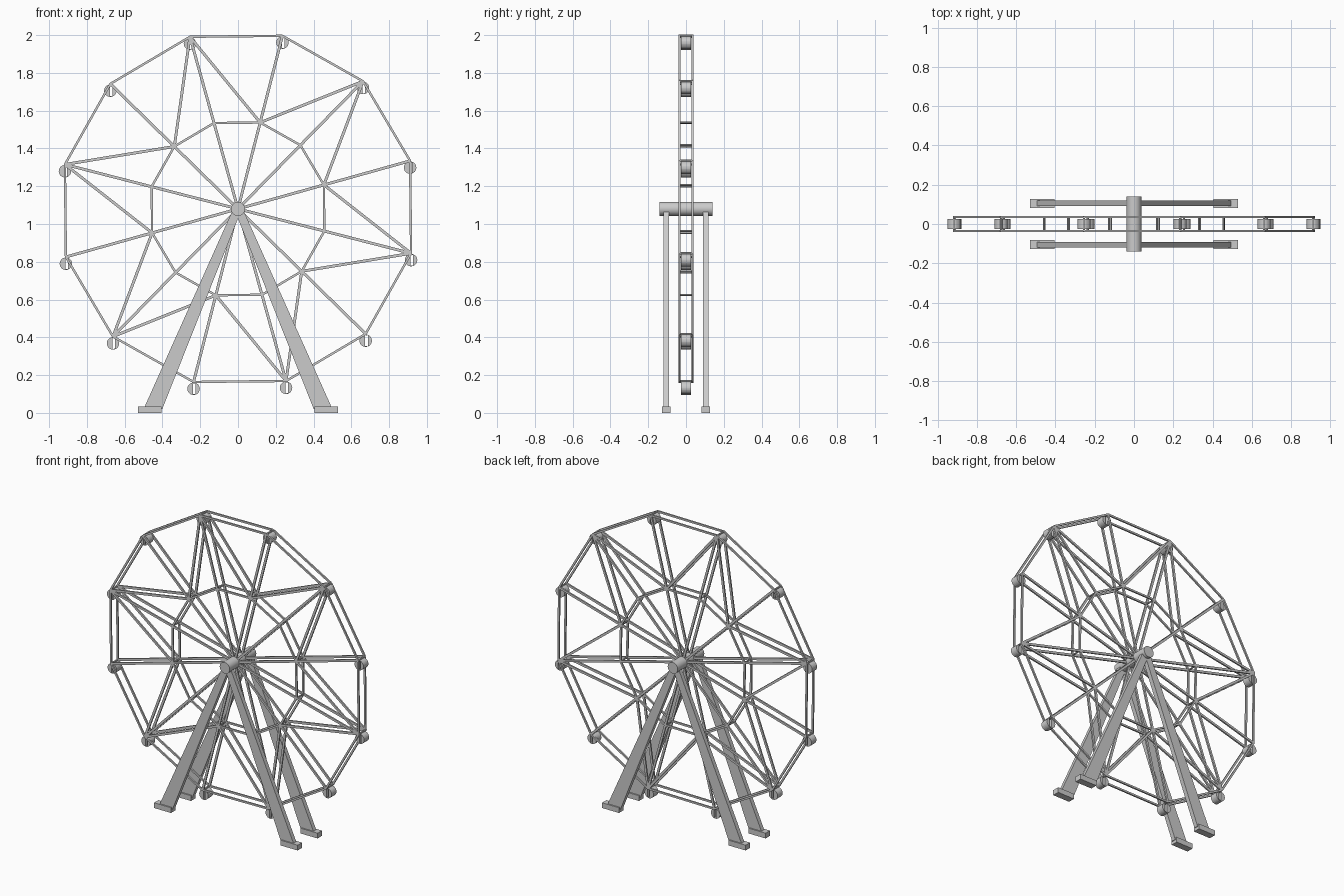
import bpy, bmesh, math
from mathutils import Vector, Matrix

if "Cube" in bpy.data.objects:
    bpy.data.objects.remove(bpy.data.objects["Cube"])

HUB = Vector((0, 0, 1.08))
R_OUT, R_IN, SIDE = 0.946, 0.472, 0.035
TILT = 0.6


def finish(bm, name):
    bmesh.ops.recalc_face_normals(bm, faces=bm.faces)
    me = bpy.data.meshes.new(name)
    bm.to_mesh(me)
    bm.free()
    ob = bpy.data.objects.new(name, me)
    bpy.context.collection.objects.link(ob)
    return ob


def prism(bm, pts, y0, y1):
    # extrude an x/z outline along y
    a = [bm.verts.new((x, y0, z)) for x, z in pts]
    b = [bm.verts.new((x, y1, z)) for x, z in pts]
    bm.faces.new(a)
    bm.faces.new(b[::-1])
    n = len(pts)
    for i in range(n):
        bm.faces.new((a[i], a[(i + 1) % n], b[(i + 1) % n], b[i]))


def bar(bm, p, q, w=0.015, d=0.010):
    # flat bar between two points in the wheel plane
    t = (q - p).normalized()
    s = Vector((-t.z, 0, t.x)) * w / 2
    prism(bm, [(v.x, v.z) for v in (p + s, q + s, q - s, p - s)], p.y - d / 2, p.y + d / 2)


def rod(bm, c, r, half, seg):
    # cylinder along y
    m = Matrix.Translation(c) @ Matrix.Rotation(math.pi / 2, 4, 'X')
    bmesh.ops.create_cone(bm, cap_ends=True, segments=seg, radius1=r, radius2=r,
                          depth=half * 2, matrix=m)


def node(k, r, y=0):
    a = math.radians(15 + TILT + 30 * k)
    return HUB + Vector((r * math.cos(a), y, r * math.sin(a)))


# wheel frame: rims, inner rings, spokes and alternating braces
rim, ring, spokes, braces, ties = (bmesh.new() for _ in range(5))
for k in range(12):
    for y in (-SIDE, SIDE):
        bar(rim, node(k, R_OUT, y), node(k + 1, R_OUT, y), 0.012)
        bar(ring, node(k, R_IN, y), node(k + 1, R_IN, y), 0.012)
        bar(spokes, node(k, 0.02, y), node(k, R_OUT, y))
        if k % 2:
            for j in (k - 1, k + 1):
                bar(braces, node(k, R_OUT, y), node(j, R_IN, y))
    rod(ties, node(k, R_OUT), 0.006, SIDE, 8)
    rod(ties, node(k, R_IN), 0.005, SIDE, 8)
for bm, name in ((rim, "outer_rim"), (ring, "inner_ring"), (spokes, "spokes"),
                 (braces, "braces"), (ties, "cross_ties")):
    finish(bm, name)


# cabins: round shell with a slot between two solid segments
def arc(r, a0, a1, n):
    return [(r * math.cos(math.radians(a0 + (a1 - a0) * i / n)),
             r * math.sin(math.radians(a0 + (a1 - a0) * i / n))) for i in range(n + 1)]


RC = 0.033
for k in range(12):
    bm = bmesh.new()
    c = node(k, R_OUT) - Vector((0, 0, 0.036))
    outlines = [arc(RC, 95, 265, 12), arc(RC, -70, 70, 10),
                arc(RC, 70, 95, 3) + arc(RC - 0.004, 95, 70, 3),
                arc(RC, 265, 290, 3) + arc(RC - 0.004, 290, 265, 3)]
    for o in outlines:
        prism(bm, [(x + c.x, z + c.z) for x, z in o], -0.026, 0.026)
    finish(bm, f"cabin_{k + 1}")

# axle
bm = bmesh.new()
rod(bm, HUB, 0.037, 0.14, 32)
axle = finish(bm, "axle")
for p in axle.data.polygons:
    p.use_smooth = len(p.vertices) == 4
for e in axle.data.edges:
    a, b = (axle.data.vertices[i].co.y for i in e.vertices)
    e.use_edge_sharp = abs(a - b) < 1e-4

# tapered legs and feet
for yn, y in (("front", -0.105), ("back", 0.105)):
    for xn, s in (("left", -1), ("right", 1)):
        bm = bmesh.new()
        prism(bm, [(s * 0.5, 0.02), (s * 0.401, 0.02), (s * -0.012, 1.06),
                   (s * 0.0, 1.09), (s * 0.03, 1.07)], y - 0.0145, y + 0.0145)
        finish(bm, f"{yn}_{xn}_leg")
        bm = bmesh.new()
        prism(bm, [(s * 0.405, 0), (s * 0.53, 0), (s * 0.53, 0.035), (s * 0.405, 0.035)],
              y - 0.023, y + 0.023)
        finish(bm, f"{yn}_{xn}_foot")
